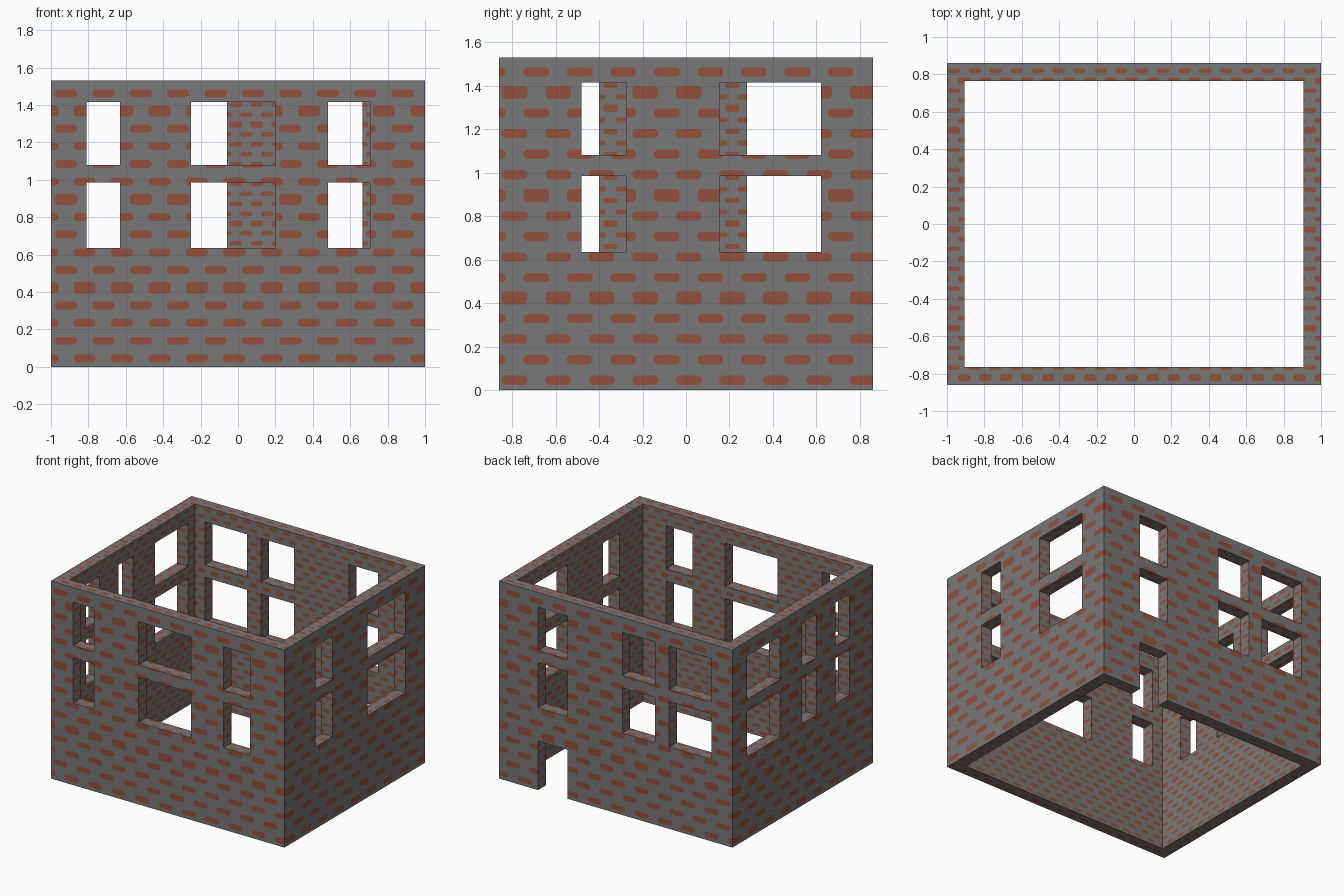
import bpy, bmesh, math
from mathutils import Vector
from mathutils.geometry import delaunay_2d_cdt

if "Cube" in bpy.data.objects:
    bpy.data.objects.remove(bpy.data.objects["Cube"])

X, Y, H, T = 1.0, 0.86, 1.53, 0.095      # half width, half depth, height, wall thickness
FLOORS = [(0.635, 0.985), (1.08, 1.415)]  # heights of the two window rows
FINE = 0.56                               # brick scale on inner faces, reveals and rims


def material(name, rgb):
    m = bpy.data.materials.new(name)
    m.diffuse_color = (*rgb, 1)
    m.use_nodes = True
    m.node_tree.nodes["Principled BSDF"].inputs["Base Color"].default_value = m.diffuse_color
    return m


MATS = [material("grey_mortar", (0.193, 0.188, 0.193)),
        material("red_brick", (0.29, 0.082, 0.047))]


def rect(u0, u1, v0, v1, c=0.0):
    """Counter-clockwise rectangle, with cut corners if c > 0."""
    if not c:
        return [(u0, v0), (u1, v0), (u1, v1), (u0, v1)]
    return [(u0 + c, v0), (u1 - c, v0), (u1, v0 + c), (u1, v1 - c),
            (u1 - c, v1), (u0 + c, v1), (u0, v1 - c), (u0, v0 + c)]


def brick_outlines(u0, u1, v0, v1, s, phase):
    """Staggered brick courses covering the rectangle; every fifth course is taller."""
    step, rise = 0.2 * s, 0.0945 * s
    for i in range(math.floor(v0 / rise) - 1, math.ceil(v1 / rise) + 1):
        z = 0.045 * s + i * rise
        h = (0.03 if i % 5 == 4 else 0.021) * s
        shift = phase * s + (i % 2) * step / 2
        for k in range(math.floor((u0 - shift) / step), math.ceil((u1 - shift) / step) + 1):
            u, w = shift + k * step, 0.059 * s
            if z + h > v0 and z - h < v1 and u + w > u0 and u - w < u1:
                yield rect(u - w, u + w, z - h, z + h, 0.012 * s)


def panel(bm, box, place, normal, holes=(), s=1.0, phase=-0.02):
    """Flat panel with openings, its brick shapes cut into the surface."""
    outlines = [rect(*box)] + [rect(*h) for h in holes]
    outlines += brick_outlines(*box, s, phase)
    pts, faces = [], []
    for o in outlines:
        faces.append(list(range(len(pts), len(pts) + len(o))))
        pts += [Vector(p) for p in o]
    vs, _, fs, _, _, src = delaunay_2d_cdt(pts, [], faces, 1, 1e-5, True)
    verts = {}
    for f, ids in zip(fs, src):
        if 0 not in ids or any(0 < i <= len(holes) for i in ids):
            continue
        for i in f:
            if i not in verts:
                verts[i] = bm.verts.new(place(*vs[i]))
        face = bm.faces.new([verts[i] for i in f])
        face.material_index = int(len(ids) > 1)
        face.normal_update()
        if face.normal.dot(normal) < 0:
            face.normal_flip()


def finish(bm, name):
    mesh = bpy.data.meshes.new(name)
    bm.to_mesh(mesh)
    bm.free()
    for m in MATS:
        mesh.materials.append(m)
    bpy.context.collection.objects.link(bpy.data.objects.new(name, mesh))


def wall(name, half, at, spans, phase, door=None):
    """One wall; at(u, z, d) gives the point d deep behind the outer face."""
    bm = bmesh.new()
    holes = [(a, b, *f) for a, b in spans for f in FLOORS]
    if door:
        holes.append(door)
    o = Vector(at(0, 0, 0))
    along, up, inward = (Vector(at(*p)) - o for p in ((1, 0, 0), (0, 1, 0), (0, 0, 1)))
    # outer and inner faces
    panel(bm, (-half, half, 0, H), lambda u, v: at(u, v, 0), -inward, holes, 1, phase)
    panel(bm, (T - half, half - T, 0, H), lambda u, v: at(u, v, T), inward, holes, FINE)
    # reveals of the openings
    for a, b, z0, z1 in holes:
        for u, n in ((a, along), (b, -along)):
            panel(bm, (0, T, z0, z1), lambda d, v: at(u, v, d), n, s=FINE)
        for z, n in ((z0, up), (z1, -up)):
            if z > 0:
                panel(bm, (a, b, 0, T), lambda p, d: at(p, z, d), n, s=FINE)
    finish(bm, name)


# four walls with their window spans
DOOR = (0.415, 0.665, 0, 0.38)
wall("front_wall", X, lambda u, v, d: (u, d - Y, v),
     [(-0.81, -0.63), (-0.25, 0.2), (0.48, 0.705)], -0.02)
wall("back_wall", X, lambda u, v, d: (u, Y - d, v),
     [(-0.82, -0.458), (-0.338, -0.058), (0.415, 0.665)], -0.02, DOOR)
wall("right_wall", Y, lambda u, v, d: (X - d, u, v),
     [(-0.48, -0.275), (0.155, 0.62)], 0.012)
wall("left_wall", Y, lambda u, v, d: (d - X, u, v),
     [(-0.57, -0.4), (-0.17, 0.01), (0.28, 0.68)], 0.012)

# top and base rims of the walls, the base broken by the doorway
COURT = (T - X, X - T, T - Y, Y - T)
for name, z, n, gaps in (("top_rim", H, 1, [COURT]),
                         ("base_rim", 0, -1, [COURT, (DOOR[0], DOOR[1], Y - 2 * T, Y + T)])):
    bm = bmesh.new()
    panel(bm, (-X, X, -Y, Y), lambda u, v: (u, v, z), Vector((0, 0, n)), gaps, FINE)
    finish(bm, name)
